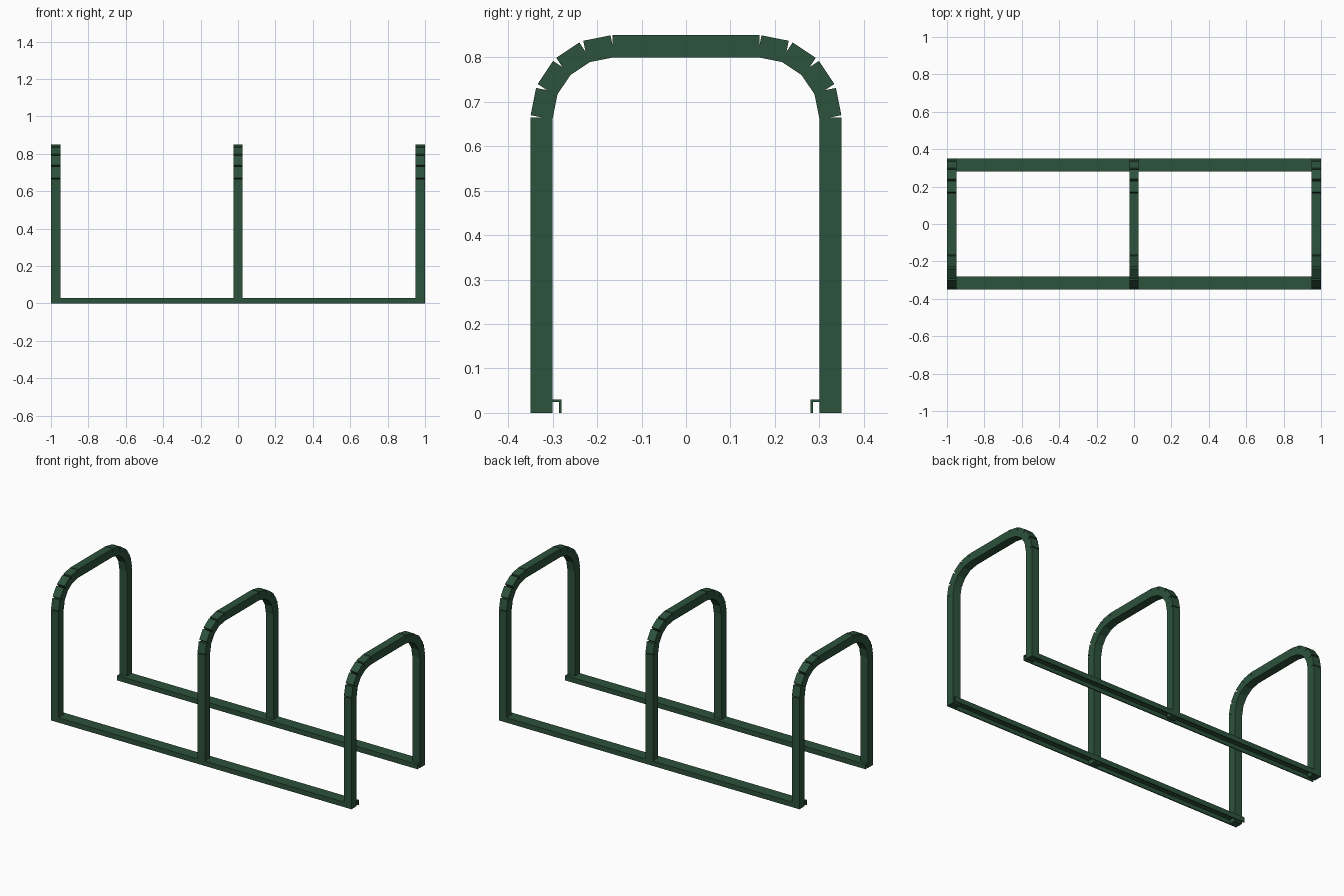
import bpy, bmesh, math
from mathutils import Matrix, Vector

if "Cube" in bpy.data.objects:
    bpy.data.objects.remove(bpy.data.objects["Cube"])

green = bpy.data.materials.new("dark green paint")
green.diffuse_color = (0.026, 0.085, 0.045, 1)
green.use_nodes = True
green.node_tree.nodes["Principled BSDF"].inputs["Base Color"].default_value = green.diffuse_color

T = 0.05           # square tube size
R = 0.16           # bend radius on the tube centreline
SIDE, TOP = 0.325, 0.825
STEPS = 4


def finish(name, bm):
    bmesh.ops.recalc_face_normals(bm, faces=bm.faces)
    mesh = bpy.data.meshes.new(name)
    bm.to_mesh(mesh)
    bm.free()
    mesh.materials.append(green)
    ob = bpy.data.objects.new(name, mesh)
    bpy.context.collection.objects.link(ob)
    return ob


def tube(bm, a, b):
    """Straight square tube between two (y, z) centreline points."""
    a, b = Vector((0, *a)), Vector((0, *b))
    d = b - a
    m = (Matrix.Translation((a + b) / 2)
         @ Matrix.Rotation(math.atan2(d.z, d.y), 4, 'X')
         @ Matrix.Diagonal((T, d.length, T, 1)))
    bmesh.ops.create_cube(bm, size=1, matrix=m)


# Hoop: leg, segmented bend, top bar, segmented bend, leg
path = [(SIDE, 0)]
for i in range(STEPS + 1):
    t = math.pi / 2 * i / STEPS
    path.append((SIDE - R + R * math.cos(t), TOP - R + R * math.sin(t)))
path += [(-y, z) for y, z in reversed(path)]

for name, x in (("left_hoop", -0.975), ("middle_hoop", 0), ("right_hoop", 0.975)):
    bm = bmesh.new()
    for a, b in zip(path, path[1:]):
        tube(bm, a, b)
    finish(name, bm).location.x = x

# Floor rails: channels open at the bottom
W, H, K = 0.035, 0.03, 0.006
channel = [(-W, 0), (-W, H), (W, H), (W, 0),
           (W - K, 0), (W - K, H - K), (K - W, H - K), (K - W, 0)]
for name, y in (("front_rail", -0.315), ("back_rail", 0.315)):
    bm = bmesh.new()
    face = bm.faces.new([bm.verts.new((-1, py, pz)) for py, pz in channel])
    ext = bmesh.ops.extrude_face_region(bm, geom=[face], use_keep_orig=True)
    bmesh.ops.translate(bm, vec=(2, 0, 0),
                        verts=[g for g in ext["geom"] if isinstance(g, bmesh.types.BMVert)])
    finish(name, bm).location.y = y
